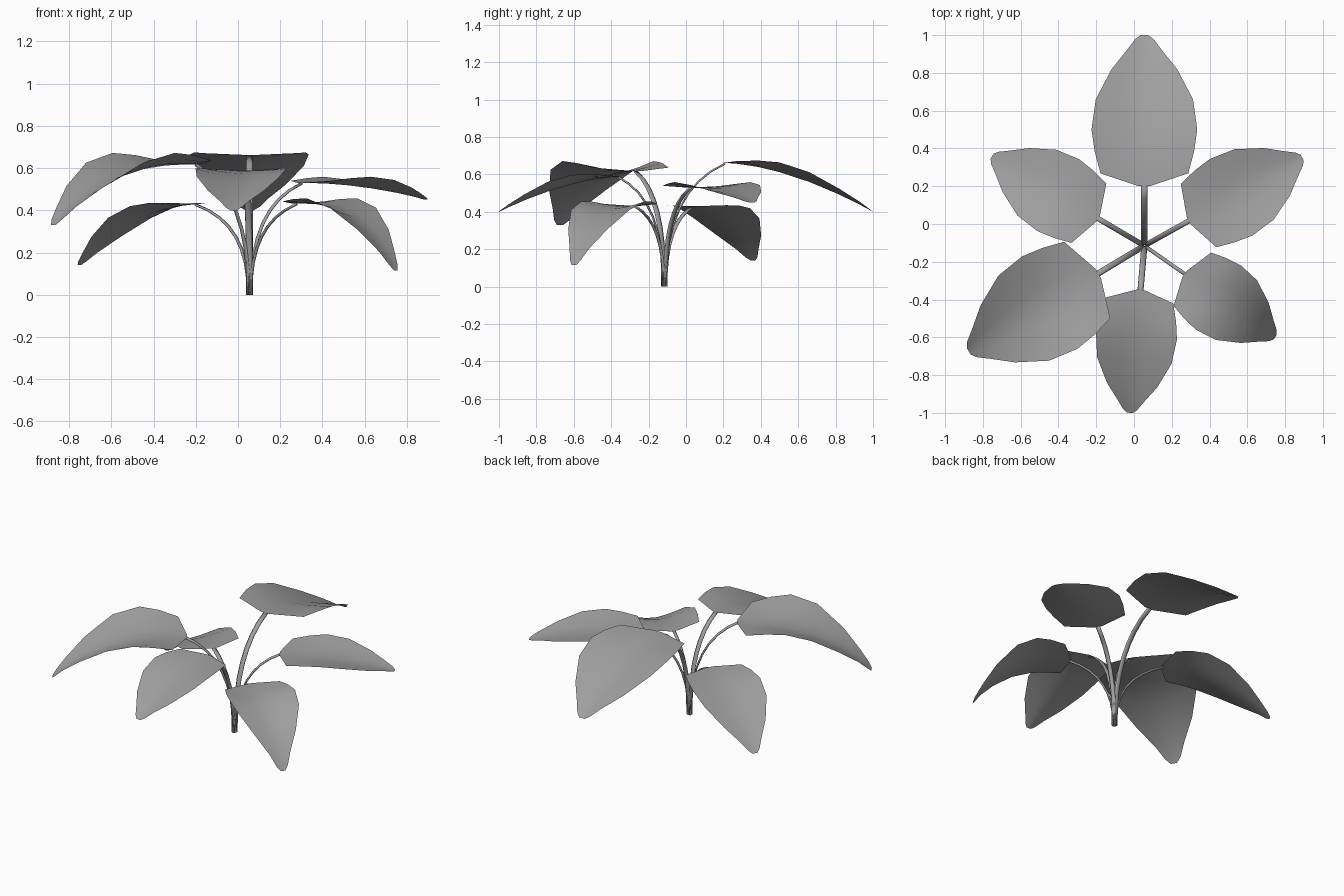
import bpy, bmesh
from math import cos, sin, pi, radians
from mathutils import Vector

cube = bpy.data.objects.get("Cube")
if cube:
    bpy.data.objects.remove(cube, do_unlink=True)

grey = bpy.data.materials.new("plant_grey")
grey.use_nodes = True
colour = (0.35, 0.35, 0.35, 1)
grey.diffuse_color = colour
grey.node_tree.nodes["Principled BSDF"].inputs["Base Color"].default_value = colour

ROOT = Vector((0.055, -0.115, 0))
# Leaf outline: position along leaf, relative half width, relative cupping
OUTLINE = [(0, 0.1, 0), (0.085, 0.83, 0.25), (0.23, 0.94, 0.65), (0.375, 1, 1),
           (0.575, 0.92, 1), (0.775, 0.62, 0.6), (0.91, 0.31, 0.3),
           (0.975, 0.17, 0.1), (1, 0.07, 0)]
ACROSS = [-1, -0.67, -0.33, 0, 0.33, 0.67, 1]


def grid_object(name, rows, closed=False):
    """Skin rows of points with quads, smooth shaded."""
    bm = bmesh.new()
    grid = [[bm.verts.new(p) for p in row] for row in rows]
    n = len(grid[0])
    for a, b in zip(grid, grid[1:]):
        for i in range(n if closed else n - 1):
            j = (i + 1) % n
            bm.faces.new((a[i], b[i], b[j], a[j]))
    if closed:
        bm.faces.new(grid[0])
        bm.faces.new(grid[-1][::-1])
        bmesh.ops.recalc_face_normals(bm, faces=bm.faces)
    for f in bm.faces:
        f.smooth = True
    mesh = bpy.data.meshes.new(name)
    bm.to_mesh(mesh)
    bm.free()
    mesh.materials.append(grey)
    ob = bpy.data.objects.new(name, mesh)
    bpy.context.collection.objects.link(ob)
    return ob


def branch(name, angle, start, end, half_width, height, drop, power, cup, stem_width):
    out = Vector((cos(radians(angle)), sin(radians(angle)), 0))
    side = Vector((out.y, -out.x, 0))
    up = Vector((0, 0, 1))

    # Drooping, cupped leaf blade
    rows = []
    for t, w, c in OUTLINE:
        z = height - drop * t ** power
        mid = ROOT + out * (start + t * (end - start)) + up * z
        rows.append([mid - side * (v * w * half_width) + up * (cup * c * abs(v) ** 1.4)
                     for v in ACROSS])
    grid_object(name + "_leaf", rows)

    # Flattened stem that rises and arches outwards
    rings, steps = [], 8
    p0, p1, p2 = out * 0.008, up * height * 0.78, out * (start + 0.01) + up * (height - 0.004)
    for i in range(steps + 1):
        t = i / steps
        p = ROOT + p0 * (1 - t) ** 2 + p1 * (2 * t * (1 - t)) + p2 * t * t
        tangent = ((p1 - p0) * (1 - t) + (p2 - p1) * t).normalized()
        normal = out if i == 0 else side.cross(tangent)
        rings.append([p + side * (stem_width * cos(k * pi / 3))
                      + normal * (0.006 * sin(k * pi / 3)) for k in range(6)])
    grid_object(name + "_stem", rings, closed=True)


# name, angle, start, end, half width, height, drop, droop power, cup, stem width
branch("back", 90, 0.315, 1.115, 0.28, 0.662, 0.262, 1.7, 0.052, 0.017)
branch("front", -95, 0.235, 0.888, 0.215, 0.588, 0.188, 1.7, 0.045, 0.016)
branch("back_left", 29.2, 0.27, 0.957, 0.232, 0.53, 0.08, 2, 0.04, 0.014)
branch("front_left", -35, 0.26, 0.845, 0.208, 0.432, 0.317, 3, 0.04, 0.010)
branch("front_right", 211, 0.285, 1.085, 0.285, 0.618, 0.288, 2.6, 0.076, 0.016)
branch("back_right", 149.6, 0.285, 0.935, 0.22, 0.43, 0.29, 2, 0.03, 0.014)
